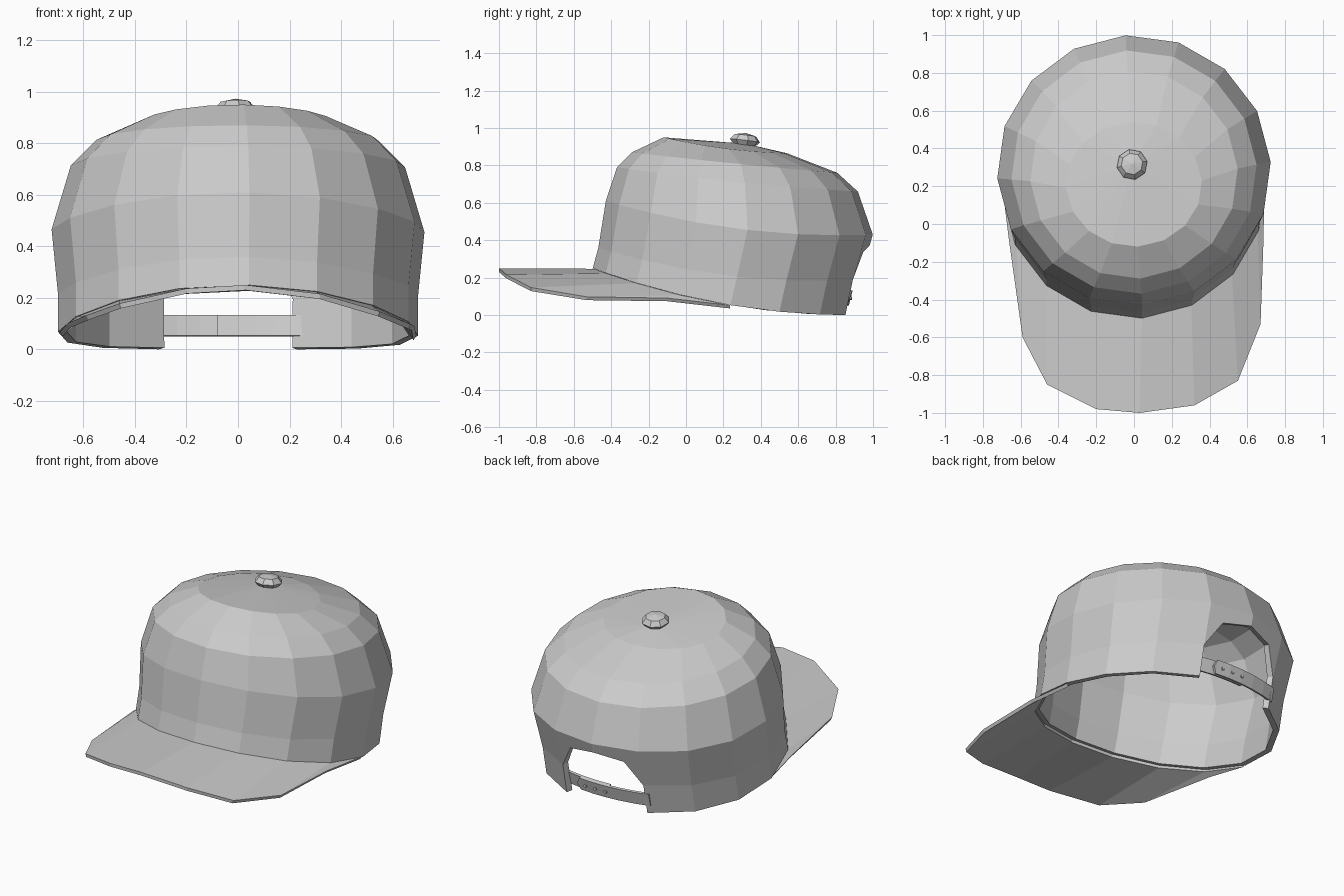
import bpy
import math
from mathutils import Vector

cube = bpy.data.objects.get("Cube")
if cube:
    bpy.data.objects.remove(cube, do_unlink=True)

fabric = bpy.data.materials.new("grey fabric")
fabric.use_nodes = True
GREY = (0.6, 0.6, 0.6, 1)
fabric.diffuse_color = GREY
fabric.node_tree.nodes["Principled BSDF"].inputs["Base Color"].default_value = GREY

SIDES = 16
TWIST = math.radians(3.5)


def make(name, verts, faces, thickness):
    """Flat-shaded sheet given an inward thickness."""
    mesh = bpy.data.meshes.new(name)
    mesh.from_pydata(verts, [], faces)
    mesh.materials.append(fabric)
    obj = bpy.data.objects.new(name, mesh)
    bpy.context.collection.objects.link(obj)
    if thickness:
        mod = obj.modifiers.new("thickness", "SOLIDIFY")
        mod.thickness = thickness
        mod.offset = -1
    return obj


def ring(front, back, half_width, z_front, z_side, z_back):
    """Tilted oval ring, starting at the front and running towards +x."""
    points = []
    for k in range(SIDES):
        a = k * 2 * math.pi / SIDES + TWIST
        c = -math.cos(a)
        y = (front + back) / 2 + c * (back - front) / 2
        z = z_side + c * (z_back - z_front) / 2 + c * c * ((z_front + z_back) / 2 - z_side)
        points.append(Vector((half_width * math.sin(a), y, z)))
    return points


# Crown: rings from the hem to the top
rings = [
    ring(-0.50, 0.89, 0.70, 0.25, 0.06, 0.00),
    ring(-0.47, 0.93, 0.70, 0.36, 0.21, 0.19),
    ring(-0.43, 1.00, 0.725, 0.61, 0.46, 0.43),
    ring(-0.37, 0.92, 0.65, 0.79, 0.71, 0.66),
    ring(-0.29, 0.81, 0.55, 0.87, 0.81, 0.76),
    ring(-0.12, 0.54, 0.36, 0.95, 0.89, 0.865),
]
verts = [p for r in rings for p in r]
faces = []
BACK = SIDES // 2
for i in range(len(rings) - 1):
    for k in range(SIDES):
        if i < 2 and k in (BACK - 1, BACK):
            continue  # back opening
        n = (k + 1) % SIDES
        faces.append((i * SIDES + k, i * SIDES + n, (i + 1) * SIDES + n, (i + 1) * SIDES + k))
pole = len(verts)
verts.append(Vector((-0.01, 0.32, 0.915)))
last = (len(rings) - 1) * SIDES
for k in range(SIDES):
    faces.append((last + k, last + (k + 1) % SIDES, pole))

# Arch over the back opening
low, high = rings[1], rings[2]
arch_top = len(verts)
verts.append(high[BACK].lerp(low[BACK], 0.25))
for side in (-1, 1):
    k = BACK + side
    corner = len(verts)
    verts.append(low[k].lerp(low[BACK], 0.35).lerp(high[k].lerp(high[BACK], 0.35), 0.62))
    face = [SIDES + k, corner, arch_top, 2 * SIDES + BACK, 2 * SIDES + k]
    faces.append(face if side < 0 else face[::-1])
make("crown", verts, faces, 0.035)

# Brim: arched strips from the front hem to the outer edge
outline = [(-0.66, -0.10), (-0.59, -0.60), (-0.46, -0.85), (-0.20, -0.98), (0.03, -1.0),
           (0.32, -0.96), (0.55, -0.83), (0.67, -0.53), (0.685, -0.10)]
inner = [rings[0][k] * 0.99 for k in range(-4, 5)]
outer = [Vector((x, y, 0.25 - 0.34 * x * x)) for x, y in outline]
count = len(inner)
make("brim", inner + outer,
     [(k, count + k, count + k + 1, k + 1) for k in range(count - 1)], 0.02)


# Strap: two overlapping curved bands, one with a pointed tip
def strap(name, x_start, x_end, lift, pointed):
    steps = 5
    bottom, top = [], []
    for s in range(steps + 1):
        x = x_start + (x_end - x_start) * s / steps
        y = 0.875 - 0.45 * x * x + lift
        bottom.append(Vector((x, y - 0.01, 0.05)))
        top.append(Vector((x, y + 0.01, 0.13)))
    points = bottom + top
    n = steps + 1
    quads = [(s, s + 1, n + s + 1, n + s) for s in range(steps)]
    if pointed:
        points.append((bottom[0] + top[0]) / 2 + Vector((0.02, 0, 0)))
        quads.append((0, n, 2 * n))
    make(name, points, quads, 0.015)


strap("left_strap", 0.29, -0.08, -0.012, False)
strap("right_strap", 0.12, -0.33, 0.006, True)

# Strap studs
for x in (-0.06, 0.01, 0.08):
    bpy.ops.mesh.primitive_cylinder_add(vertices=6, radius=0.01, depth=0.012,
                                        location=(x, 0.882 - 0.45 * x * x, 0.09),
                                        rotation=(math.pi / 2, 0, 0))
    stud = bpy.context.object
    stud.name = "strap_stud"
    stud.data.materials.append(fabric)

# Top button
bpy.ops.mesh.primitive_uv_sphere_add(segments=8, ring_count=4, radius=1,
                                     location=(-0.01, 0.315, 0.933), rotation=(-0.12, 0, 0.2))
button = bpy.context.object
button.name = "top_button"
button.scale = (0.082, 0.082, 0.04)
button.data.materials.append(fabric)
